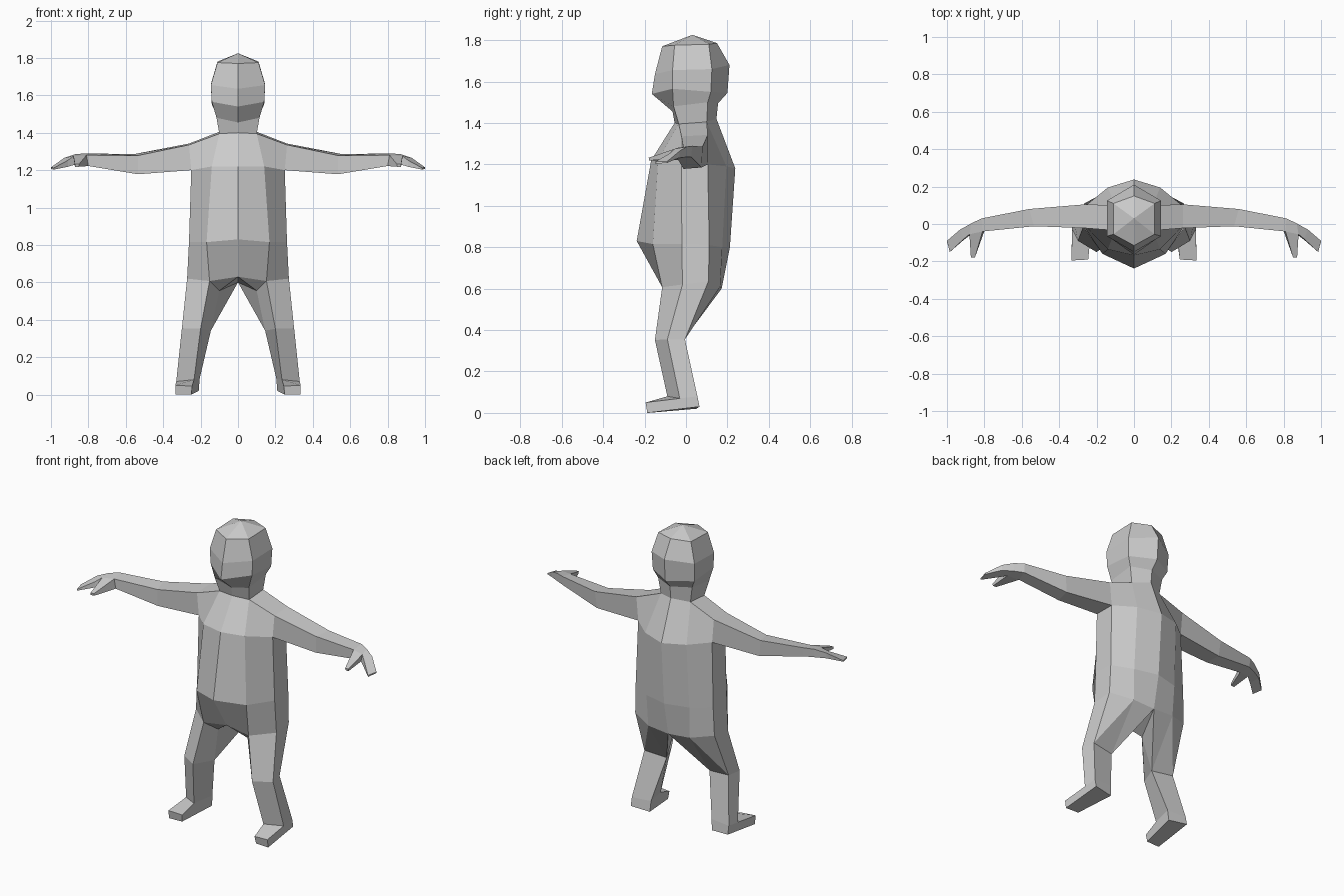
import bpy, bmesh

if "Cube" in bpy.data.objects:
    bpy.data.objects.remove(bpy.data.objects["Cube"])

bm = bmesh.new()


def face(*pts):
    """Face from points; seams are welded later."""
    bm.faces.new([bm.verts.new(p) for p in pts])


def loft(rings, closed=False, skip=()):
    """Bridge consecutive rings with quads; skip holds (ring, side) gaps."""
    for r, (a, b) in enumerate(zip(rings, rings[1:])):
        n = len(a)
        for i in range(n if closed else n - 1):
            if (r, i) not in skip:
                j = (i + 1) % n
                face(a[i], a[j], b[j], b[i])


# --- Head: half rings running from the face round to the back
head = [
    [(0, -.115, 1.77), (.11, -.055, 1.775), (.11, .11, 1.78), (0, .15, 1.785)],
    [(0, -.15, 1.635), (.145, -.065, 1.655), (.145, .125, 1.66), (0, .21, 1.68)],
    [(0, -.165, 1.54), (.14, -.065, 1.565), (.14, .12, 1.55), (0, .20, 1.545)],
    [(0, -.065, 1.455), (.115, -.06, 1.48), (.115, .105, 1.5), (0, .155, 1.495)],
    [(0, -.055, 1.40), (.10, -.035, 1.395), (.10, .10, 1.405), (0, .147, 1.42)],
]
loft(head)
crown = (0, .03, 1.825)
for a, b in zip(head[0], head[0][1:]):
    face(crown, a, b)
neck = head[-1]

# --- Torso: half rings at chest, belly and hip
chest = [(0, -.168, 1.22), (.14, -.135, 1.22), (.25, -.022, 1.2),
         (.25, .105, 1.2), (.14, .195, 1.19), (0, .238, 1.18)]
belly = [(0, -.238, .83), (.168, -.16, .815), (.262, -.02, .815),
         (.262, .112, .81), (.145, .175, .8), (0, .212, .8)]
hip = [(0, -.112, .63), (.152, -.115, .607), (.272, -.017, .62),
       (.268, .108, .635), (.14, .165, .61), (0, .172, .6)]
loft([chest, belly, hip])

# --- Arm: closed rings (front top, back top, back bottom, front bottom)
shoulder = [(.262, -.022, 1.335), (.262, .105, 1.342), chest[3], chest[2]]
arm = [
    shoulder,
    [(.535, -.012, 1.278), (.56, .08, 1.285), (.55, .075, 1.185), (.535, -.012, 1.178)],
    [(.81, -.04, 1.28), (.815, .03, 1.29), (.815, .025, 1.235), (.80, -.038, 1.222)],
    [(.88, -.055, 1.275), (.87, .003, 1.285), (.87, 0, 1.235), (.87, -.055, 1.23)],
    [(.91, -.08, 1.252), (.93, -.03, 1.265), (.93, -.032, 1.232), (.91, -.085, 1.218)],
    [(.985, -.15, 1.212), (1.0, -.09, 1.215), (1.0, -.092, 1.207), (.985, -.15, 1.203)],
]
loft(arm, closed=True, skip={(2, 3)})
face(*arm[-1])

# Thumb grows from the open side of the palm
thumb_base = [arm[2][0], arm[3][0], arm[3][3], arm[2][3]]
thumb_tip = [(.85, -.178, 1.232), (.872, -.18, 1.232), (.872, -.178, 1.218), (.85, -.175, 1.218)]
loft([thumb_base, thumb_tip], closed=True)
face(*thumb_tip)

# Shoulder yoke between neck, chest and arm
face(neck[0], neck[1], chest[1], chest[0])
face(neck[1], shoulder[0], chest[2], chest[1])
face(neck[1], neck[2], shoulder[1], shoulder[0])
face(neck[2], chest[4], chest[3], shoulder[1])
face(neck[2], neck[3], chest[5], chest[4])

# --- Leg: closed rings (front inner, front outer, back outer, back inner)
knee = [(.20, -.15, .352), (.30, -.09, .355), (.285, -.005, .355), (.145, -.02, .342)]
ankle = [(.235, -.09, .08), (.33, -.03, .07), (.328, .055, .08), (.205, .045, .085)]
loft([knee, ankle], closed=True)

# Thigh and crotch
groin = (.10, -.05, .555)
face(hip[1], hip[2], knee[1], knee[0])
face(hip[2], hip[3], knee[2], knee[1])
face(hip[3], hip[4], knee[2])
face(hip[4], knee[3], knee[2])
face(hip[4], hip[5], knee[3])
face(hip[5], groin, knee[3])
face(groin, hip[1], knee[0], knee[3])
face(hip[0], hip[1], groin)
face(hip[0], groin, hip[5])

# Foot
toe = [(.245, -.19, .045), (.335, -.195, .05)]
sole = [(.25, -.183, 0), (.335, -.187, 0), (.328, .065, .03), (.21, .05, .02)]
face(ankle[0], ankle[1], toe[1], toe[0])
face(toe[0], toe[1], sole[1], sole[0])
face(ankle[1], ankle[2], sole[2], sole[1], toe[1])
face(ankle[2], ankle[3], sole[3], sole[2])
face(ankle[3], ankle[0], toe[0], sole[0], sole[3])
face(*sole)

# --- Weld seams, mirror to the other half, orient outward
bmesh.ops.remove_doubles(bm, verts=bm.verts[:], dist=.0005)
bmesh.ops.mirror(bm, geom=bm.verts[:] + bm.edges[:] + bm.faces[:],
                 axis='X', merge_dist=.0005)
bmesh.ops.remove_doubles(bm, verts=bm.verts[:], dist=.0005)
bmesh.ops.recalc_face_normals(bm, faces=bm.faces[:])

mesh = bpy.data.meshes.new("body")
bm.to_mesh(mesh)
bm.free()
mat = bpy.data.materials.new("plain grey")
mat.diffuse_color = (.6, .6, .6, 1)
mat.use_nodes = True
mat.node_tree.nodes["Principled BSDF"].inputs["Base Color"].default_value = mat.diffuse_color
mesh.materials.append(mat)
body = bpy.data.objects.new("body", mesh)
bpy.context.collection.objects.link(body)
